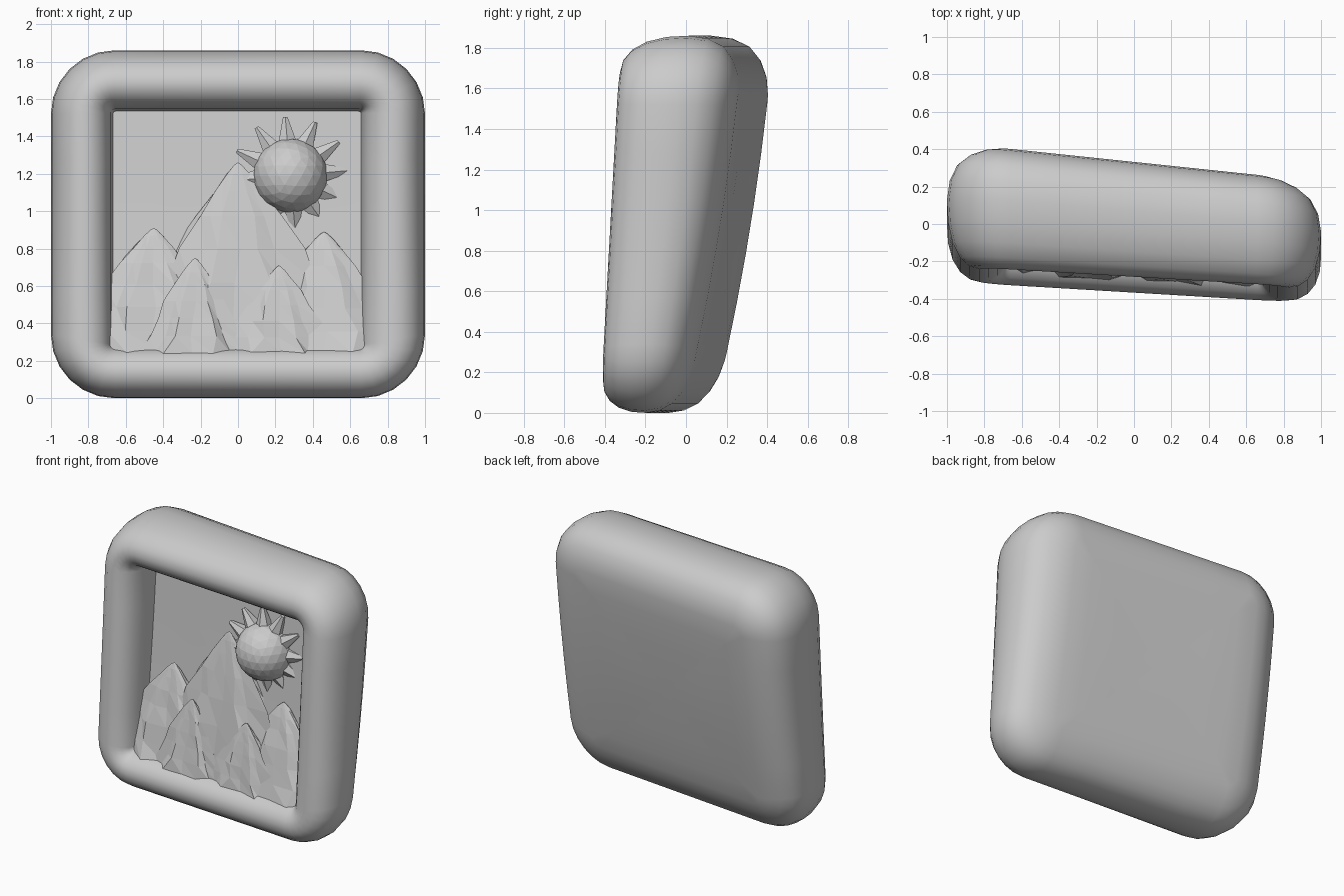
import bpy, bmesh, math, random
from mathutils import Vector, Matrix

if "Cube" in bpy.data.objects:
    bpy.data.objects.remove(bpy.data.objects["Cube"])

random.seed(4)
H = 1.86
PANEL = 0.43          # panel position as a fraction of the body thickness


def front(x, z):      # leaning, slightly turned front plane
    return -0.375 - 0.06 * x + 0.055 * z


def back(x, z):       # gently bulging back surface
    return 0.06 - 0.105 * x + 0.24 * z - 0.042 * z * z


def body(x, z, s):
    f = front(x, z)
    return Vector((x, f + s * (back(x, z) - f), z))


def finish(name, bm, smooth=None):
    bmesh.ops.recalc_face_normals(bm, faces=bm.faces)
    me = bpy.data.meshes.new(name)
    bm.to_mesh(me)
    bm.free()
    ob = bpy.data.objects.new(name, me)
    bpy.context.collection.objects.link(ob)
    if smooth:
        bpy.context.view_layer.objects.active = ob
        ob.select_set(True)
        bpy.ops.object.shade_smooth_by_angle(angle=math.radians(smooth))
        ob.select_set(False)
    return ob


def rounded_rect(inset, arc=6, side=5):
    x0, x1 = -1 + inset, 1 - 1.03 * inset
    z0, z1 = 0.84 * inset, H - 0.98 * inset
    r = max(0.34 - inset, 0.015)
    corners = [(x1 - r, z1 - r), (x0 + r, z1 - r), (x0 + r, z0 + r), (x1 - r, z0 + r)]
    pts = []
    for k, (cx, cz) in enumerate(corners):
        for j in range(arc + 1):
            a = math.pi / 2 * (k + j / arc)
            pts.append((cx + r * math.cos(a), cz + r * math.sin(a)))
        # points along the straight side up to the next corner
        nx, nz = corners[(k + 1) % 4]
        a = math.pi / 2 * (k + 1)
        ex, ez = nx + r * math.cos(a), nz + r * math.sin(a)
        px, pz = pts[-1]
        for j in range(1, side):
            t = j / side
            pts.append((px + (ex - px) * t, pz + (ez - pz) * t))
    return pts


# Frame: section swept round a rounded rectangle, with back and recessed panel
section = [(0.65, 1.0), (0.42, 1.0), (0.28, 0.995), (0.20, 0.97), (0.12, 0.915),
           (0.055, 0.83), (0.015, 0.70), (0, 0.54), (0.006, 0.36), (0.03, 0.20),
           (0.07, 0.085), (0.12, 0.02), (0.175, 0.0), (0.225, 0.02), (0.27, 0.075),
           (0.30, 0.15), (0.32, 0.25), (0.332, PANEL), (0.62, PANEL)]
bm = bmesh.new()
rings = [[bm.verts.new(body(x, z, s)) for x, z in rounded_rect(i)] for i, s in section]
n = len(rings[0])
for a, b in zip(rings, rings[1:]):
    for k in range(n):
        bm.faces.new((a[k], a[(k + 1) % n], b[(k + 1) % n], b[k]))
for ring in (rings[0], rings[-1]):
    mid = bm.verts.new(sum((v.co for v in ring), Vector()) / n)
    for k in range(n):
        bm.faces.new((ring[k], ring[(k + 1) % n], mid))
finish("picture_frame", bm, 40)


# Mountains: craggy cones standing against the panel
def mountain(name, px, pz, depth, rx, ry_front, ry_back=0.2, seg=16):
    bm = bmesh.new()
    base = 0.24
    levels = [0.015, 0.06, 0.15, 0.28, 0.45, 0.63, 0.82, 1.0]
    ridge = [1 + (0.10 if i % 2 else -0.10) + random.uniform(-.08, .08) for i in range(seg)]
    rows = []
    for t in levels:
        row = []
        for i in range(seg):
            a = 2 * math.pi * (i + random.uniform(-.3, .3) * t) / seg
            r = t ** 0.78 * (1 + (ridge[i] - 1) * min(1, 3 * t)) * random.uniform(.93, 1.07)
            x = min(max(px + rx * r * math.cos(a), -0.72), 0.72)
            z = pz - (pz - base) * t
            c = math.sin(a)
            d = depth + (ry_back if c > 0 else ry_front) * r * c
            y = min(front(x, z) + max(d, 0.05), body(x, z, PANEL).y + 0.02)
            row.append(bm.verts.new((x, y, z)))
        rows.append(row)
    tip = bm.verts.new((px, front(px, pz) + depth, pz))
    for i in range(seg):
        j = (i + 1) % seg
        bm.faces.new((tip, rows[0][i], rows[0][j]))
        for a, b in zip(rows, rows[1:]):
            bm.faces.new((a[i], b[i], b[j]))
            bm.faces.new((a[i], b[j], a[j]))
    bm.faces.new(rows[-1])
    finish(name, bm)


mountain("main_mountain", 0.0, 1.26, 0.21, 0.58, 0.14)
mountain("left_mountain", -0.45, 0.91, 0.22, 0.46, 0.15)
mountain("right_mountain", 0.46, 0.89, 0.22, 0.46, 0.15)
mountain("left_foothill", -0.23, 0.75, 0.13, 0.29, 0.07)
mountain("right_foothill", 0.22, 0.71, 0.13, 0.29, 0.07)
mountain("middle_foothill", -0.02, 0.70, 0.17, 0.18, 0.07)

# Sun: faceted ball with a ring of blunt spikes
centre = body(0.28, 1.19, PANEL) + Vector((0, -0.005, 0))
bm = bmesh.new()
bmesh.ops.create_icosphere(bm, subdivisions=3, radius=0.2, matrix=Matrix.Translation(centre))
finish("sun_ball", bm)
bm = bmesh.new()
for k in range(12):
    turn = Matrix.Rotation(math.radians(30 * k - 5), 4, 'Y')
    bmesh.ops.create_cone(bm, cap_ends=True, segments=6, radius1=0.06, radius2=0.014, depth=0.15,
                          matrix=Matrix.Translation(centre) @ turn @ Matrix.Translation((0, 0, 0.24)))
finish("sun_spikes", bm)
